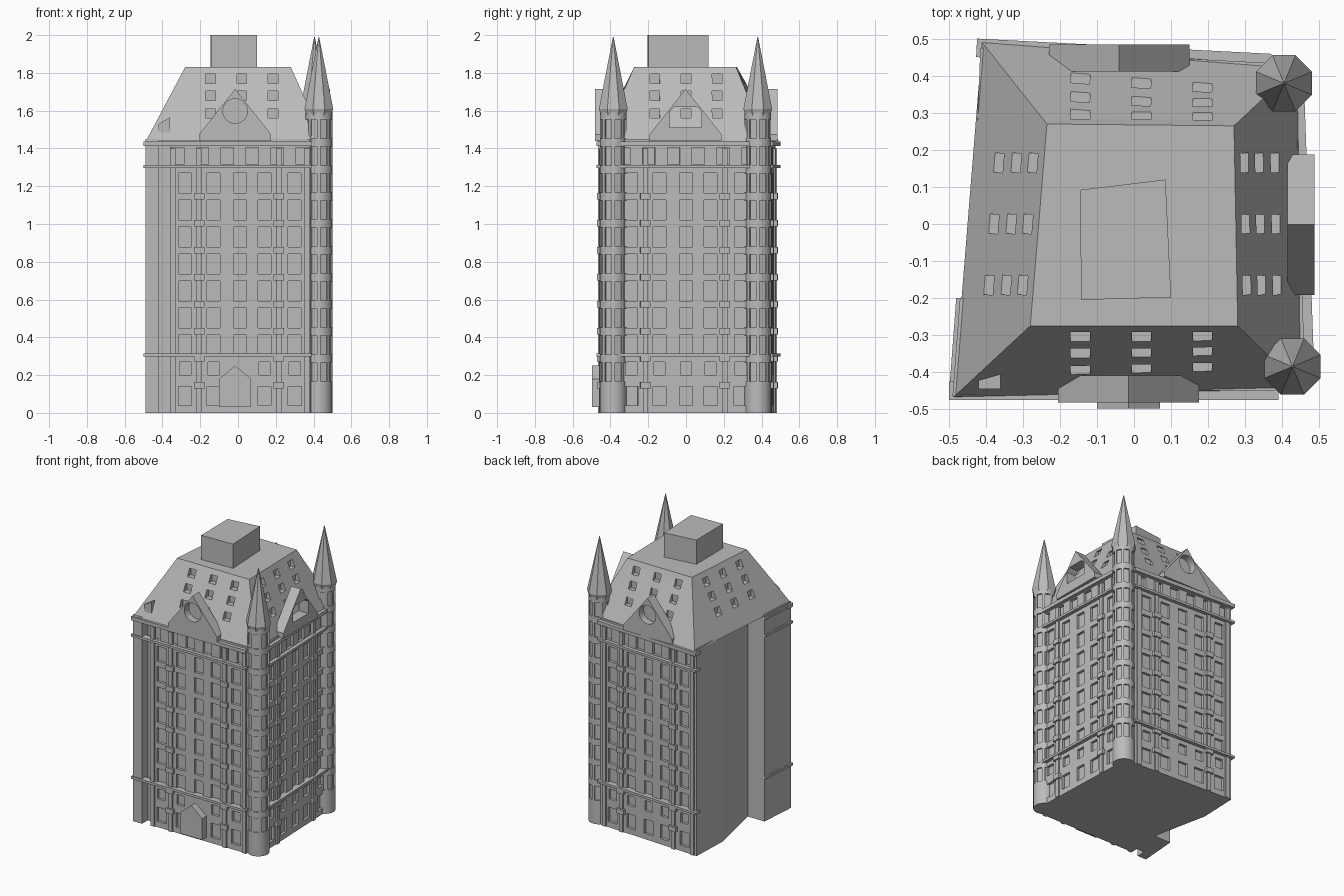
import bpy, bmesh
from math import pi, cos, sin
from mathutils import Vector, Matrix

if "Cube" in bpy.data.objects:
    bpy.data.objects.remove(bpy.data.objects["Cube"])

stone = bpy.data.materials.new("grey stone")
stone.use_nodes = True
stone.diffuse_color = (0.5, 0.5, 0.5, 1)
stone.node_tree.nodes["Principled BSDF"].inputs["Base Color"].default_value = (0.5, 0.5, 0.5, 1)


def finish(name, bm):
    bmesh.ops.recalc_face_normals(bm, faces=bm.faces)
    mesh = bpy.data.meshes.new(name)
    bm.to_mesh(mesh)
    bm.free()
    mesh.materials.append(stone)
    ob = bpy.data.objects.new(name, mesh)
    bpy.context.collection.objects.link(ob)
    return ob


def loft(bm, low, high):
    """Closed solid between two matching rings of points."""
    a = [bm.verts.new(p) for p in low]
    b = [bm.verts.new(p) for p in high]
    bm.faces.new(a[::-1])
    bm.faces.new(b)
    for i in range(len(a)):
        j = (i + 1) % len(a)
        bm.faces.new((a[i], a[j], b[j], b[i]))


def ring(points, z):
    return [(x, y, z) for x, y in points]


def box(bm, frame, size):
    bmesh.ops.create_cube(bm, size=1, matrix=frame @ Matrix.Diagonal((*size, 1)))


def cut(ob, bm):
    cutter = finish("cutter", bm)
    cutter.hide_render = True
    mod = ob.modifiers.new("openings", 'BOOLEAN')
    mod.operation, mod.solver, mod.object = 'DIFFERENCE', 'EXACT', cutter
    bpy.context.view_layer.objects.active = ob
    bpy.ops.object.modifier_apply(modifier=mod.name)
    bpy.data.objects.remove(cutter)


def wall_frame(p, q):
    """Local x runs along the wall, local y points inward, z is up."""
    p, q = Vector((*p, 0)), Vector((*q, 0))
    along = (q - p).normalized()
    rot = Matrix((along, Vector((0, 0, 1)).cross(along), (0, 0, 1))).transposed()
    return Matrix.Translation((p + q) / 2) @ rot.to_4x4(), (q - p).length


def at(frame, x, y, z):
    return frame @ Matrix.Translation((x, y, z))


TOWERS = {"front": (0.428, -0.385), "back": (0.405, 0.38)}
FLOORS = [0.359 + 0.143 * i for i in range(7)]
WALLS = [((-0.36, -0.45), (0.38, -0.45)),
         ((0.46, -0.35), (0.435, 0.35)),
         ((0.36, 0.435), (-0.415, 0.475))]

# Main block, with the light well on the -x side
plan = [(-0.49, -0.465), (-0.42, -0.465), (-0.42, -0.4), (-0.36, -0.4),
        *WALLS[0], TOWERS["front"], *WALLS[1], TOWERS["back"], *WALLS[2],
        (-0.425, 0.2), (-0.34, -0.2), (-0.47, -0.2)]
bm = bmesh.new()
loft(bm, ring(plan, 0), ring(plan, 1.45))
body = finish("main_block", bm)

# Windows, pilasters, sill blocks and cornices of the three decorated walls
holes, trim, cornice = bmesh.new(), bmesh.new(), bmesh.new()
for k, (p, q) in enumerate(WALLS):
    frame, length = wall_frame(p, q)
    for x in (-0.29, -0.14, 0, 0.13, 0.29):
        for z in FLOORS:
            box(holes, at(frame, x, 0, z), (0.068, 0.036, 0.105))
        if k or abs(x) > 0.1:
            box(holes, at(frame, x, 0, 0.09), (0.07, 0.036, 0.1))
            box(holes, at(frame, x, 0, 0.235), (0.06, 0.036, 0.07))
    for i in range(6):
        box(holes, at(frame, -0.33 + 0.132 * i, 0, 1.36), (0.066, 0.036, 0.09))
    for x in (-0.215, 0.205):
        box(trim, at(frame, x, 0, 0.7), (0.028, 0.02, 1.4))
        for z in FLOORS + [0.216]:
            box(trim, at(frame, x, 0, z - 0.07), (0.055, 0.04, 0.035))
    for x in (-0.355, 0.355):
        box(trim, at(frame, min(x, length / 2), 0, 0.7), (0.03, 0.016, 1.4))
    extra = 0.13 if k == 0 else 0
    for z, h in ((0.307, 0.016), (1.305, 0.016), (1.425, 0.025)):
        box(cornice, at(frame, -extra / 2, 0, z), (length + extra + 0.02, 0.05, h))
cut(body, holes)
finish("pilasters", trim)
finish("cornices", cornice)

# Cornice returns on the projecting corner block
bm = bmesh.new()
frame, length = wall_frame((-0.47, -0.2), (-0.49, -0.465))
for z in (0.307, 1.305, 1.425):
    box(bm, at(frame, 0, 0, z), (length, 0.02, 0.016))
finish("corner_cornices", bm)

# Hipped roof with square openings sunk into each slope
eave = [(-0.487, -0.467), (0.455, -0.445), (0.44, 0.425), (-0.41, 0.49)]
top = [(-0.28, -0.275), (0.28, -0.275), (0.27, 0.265), (-0.235, 0.27)]
bm = bmesh.new()
loft(bm, ring(eave, 1.44), ring(top, 1.83))
roof = finish("roof", bm)
holes = bmesh.new()
for z in (1.77, 1.68, 1.585):
    f = (z - 1.44) / 0.39
    for i in range(4):
        a = Vector(eave[i]).lerp(Vector(top[i]), f)
        j = (i + 1) % 4
        b = Vector(eave[j]).lerp(Vector(top[j]), f)
        for s in (-0.145, 0.02, 0.185):
            if i % 2 == 0:
                t = (s - a.x) / (b.x - a.x)
            else:
                t = (s - 0.02 - a.y) / (b.y - a.y)
            c = a.lerp(b, t)
            frame = wall_frame(a, b)[0].to_3x3().to_4x4()
            box(holes, Matrix.Translation((*c, z)) @ frame, (0.052, 0.05, 0.05))
cut(roof, holes)

# Machine room on the roof
bm = bmesh.new()
room = [(-0.143, -0.205), (0.1, -0.198), (0.085, 0.12), (-0.145, 0.092)]
loft(bm, ring(room, 1.82), ring(room, 2.0))
finish("roof_room", bm)


def plate(name, frame, outline, depth):
    bm = bmesh.new()
    loft(bm, [frame @ Vector((x, 0, z)) for x, z in outline],
         [frame @ Vector((x, depth, z)) for x, z in outline])
    return finish(name, bm)


# Triangular gables: round recess front and back, a slot on the side
gable = [(-0.19, 1.44), (0.19, 1.44), (0.19, 1.475), (0, 1.715), (-0.19, 1.475)]
SITES = {"front": ((-0.2, -0.482), (0.17, -0.482)),
         "side": ((0.488, -0.19), (0.488, 0.186)),
         "back": ((0.14, 0.485), (-0.22, 0.485))}
for name, (p, q) in SITES.items():
    frame = wall_frame(p, q)[0]
    ob = plate(name + "_gable", frame, gable, 0.073)
    bm = bmesh.new()
    if name == "side":
        opening = [(-0.085, 1.51), (0.085, 1.51), (0.085, 1.595), (0.06, 1.62),
                   (-0.06, 1.62), (-0.085, 1.595)]
        loft(bm, [frame @ Vector((x, -0.05, z)) for x, z in opening],
             [frame @ Vector((x, 0.15, z)) for x, z in opening])
    else:
        bmesh.ops.create_cone(bm, cap_ends=True, segments=24, radius1=0.065, radius2=0.065,
                              depth=0.1, matrix=at(frame, 0, 0, 1.598) @ Matrix.Rotation(pi / 2, 4, 'X'))
    cut(ob, bm)

# Pointed entrance porch
porch = [(-0.085, 0.03), (0.085, 0.03), (0.085, 0.18), (0, 0.25), (-0.085, 0.18)]
plate("entrance_porch", wall_frame((-0.1, -0.498), (0.07, -0.498))[0], porch, 0.06)

# Small pier above the front recess
pier = [(-0.03, 1.44), (0.03, 1.44), (0.03, 1.565), (-0.03, 1.53)]
plate("corner_pier", wall_frame((-0.42, -0.445), (-0.36, -0.445))[0], pier, 0.08)

# Round corner towers with window rings and octagonal spires
for name, (x, y) in TOWERS.items():
    centre = Matrix.Translation((x, y, 0))
    bm = bmesh.new()
    bmesh.ops.create_cone(bm, cap_ends=True, segments=24, radius1=0.071, radius2=0.071,
                          depth=1.6, matrix=centre @ Matrix.Translation((0, 0, 0.8)))
    shaft = finish(name + "_tower", bm)
    holes = bmesh.new()
    for z in [0.216] + FLOORS + [1.36, 1.503]:
        for i in range(8):
            turn = Matrix.Rotation(pi * (i + 0.5) / 4, 4, 'Z')
            box(holes, at(centre @ turn, 0.078, 0, z), (0.036, 0.036, 0.1))
    cut(shaft, holes)
    bpy.ops.object.select_all(action='DESELECT')
    shaft.select_set(True)
    bpy.context.view_layer.objects.active = shaft
    bpy.ops.object.shade_smooth_by_angle()
    bm = bmesh.new()
    octagon = [(cos(pi * (i + 0.5) / 4), sin(pi * (i + 0.5) / 4)) for i in range(8)]
    profile = ((0.07, 1.57), (0.082, 1.61), (0.002, 1.99))
    for (r0, z0), (r1, z1) in zip(profile, profile[1:]):
        loft(bm, [(x + r0 * c, y + r0 * s, z0) for c, s in octagon],
             [(x + r1 * c, y + r1 * s, z1) for c, s in octagon])
    finish(name + "_spire", bm)
